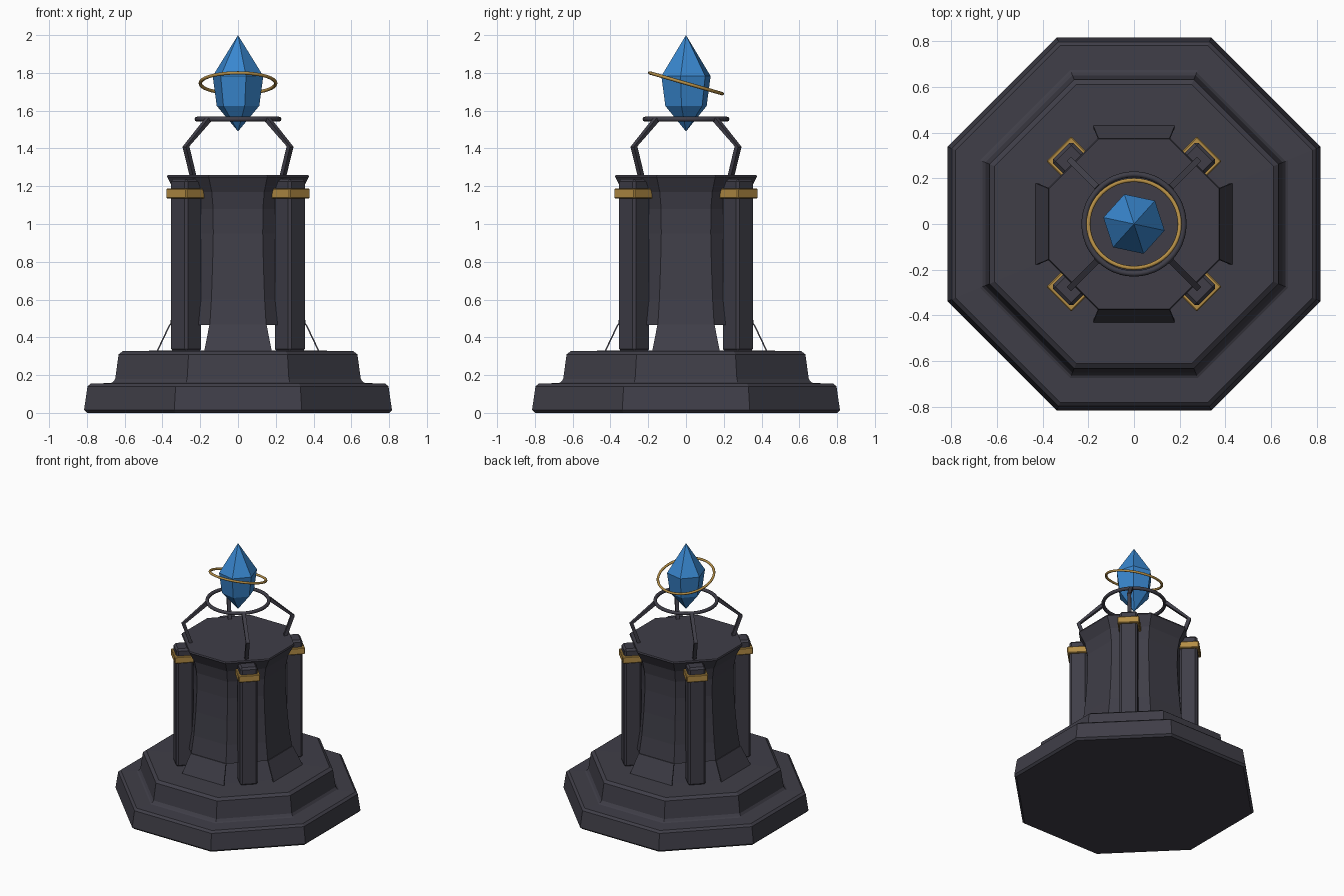
import bpy, bmesh, math
from mathutils import Vector, Matrix

cube = bpy.data.objects.get("Cube")
if cube:
    bpy.data.objects.remove(cube, do_unlink=True)


def material(name, rgb):
    m = bpy.data.materials.new(name)
    m.use_nodes = True
    m.diffuse_color = (*rgb, 1)
    m.node_tree.nodes["Principled BSDF"].inputs["Base Color"].default_value = (*rgb, 1)
    return m


STONE = material("dark_stone", (0.05, 0.048, 0.064))
GOLD = material("gold", (0.46, 0.27, 0.06))
CRYSTAL = material("blue_crystal", (0.04, 0.24, 0.62))


def finish(name, bm, mat):
    bmesh.ops.recalc_face_normals(bm, faces=bm.faces)
    mesh = bpy.data.meshes.new(name)
    bm.to_mesh(mesh)
    bm.free()
    mesh.materials.append(mat)
    ob = bpy.data.objects.new(name, mesh)
    bpy.context.collection.objects.link(ob)
    return ob


def lathe(name, profile, sides, turn, mat):
    """Stack polygon rings of (radius, height); a zero radius makes a tip."""
    bm = bmesh.new()
    rings = []
    for r, z in profile:
        n = sides if r else 1
        rings.append([bm.verts.new((r * math.cos(turn + math.tau * i / sides),
                                    r * math.sin(turn + math.tau * i / sides), z))
                      for i in range(n)])
    for a, b in zip(rings, rings[1:]):
        for i in range(sides):
            j = (i + 1) % sides
            quad = [a[i % len(a)], a[j % len(a)], b[j % len(b)], b[i % len(b)]]
            bm.faces.new(list(dict.fromkeys(quad)))
    for ring in (rings[0], rings[-1]):
        if len(ring) > 1:
            bm.faces.new(ring)
    return finish(name, bm, mat)


def octagon(name, profile):
    """Octagon lathe measured to the flat sides."""
    k = 1 / math.cos(math.pi / 8)
    return lathe(name, [(r * k, z) for r, z in profile], 8, math.pi / 8, STONE)


def block(name, half, z0, z1, radius, angle, bevel, mat):
    """Bevelled square post standing at a polar position."""
    bm = bmesh.new()
    place = (Matrix.Rotation(angle, 4, "Z")
             @ Matrix.Translation((radius, 0, (z0 + z1) / 2))
             @ Matrix.Diagonal((half * 2, half * 2, z1 - z0, 1)))
    bmesh.ops.create_cube(bm, size=1, matrix=place)
    bmesh.ops.bevel(bm, geom=bm.edges[:], offset=bevel, segments=1, affect="EDGES")
    return finish(name, bm, mat)


def torus(name, major, minor, z, tilt, mat):
    bpy.ops.mesh.primitive_torus_add(major_segments=48, minor_segments=8, major_radius=major,
                                     minor_radius=minor, location=(0, 0, z), rotation=(tilt, 0, 0))
    ob = bpy.context.object
    ob.name = name
    ob.data.materials.append(mat)
    bpy.ops.object.shade_smooth_by_angle(angle=math.radians(50))
    return ob


# Stepped octagonal base
octagon("base_step", [(0.8, 0), (0.815, 0.015), (0.797, 0.14), (0.78, 0.155), (0.6, 0.16)])
octagon("upper_step", [(0.68, 0.155), (0.662, 0.163), (0.65, 0.18), (0.632, 0.31),
                       (0.61, 0.327), (0.4, 0.33)])

# Flared column
octagon("column", [(0.36, 0.465), (0.34, 0.6), (0.325, 0.78), (0.316, 0.95), (0.318, 1.08),
                   (0.335, 1.17), (0.37, 1.24), (0.376, 1.25), (0.372, 1.26)])

# Sloping skirt panels under the four straight sides of the column
t = math.tan(math.pi / 8)
for i, side in enumerate(("left", "back", "right", "front")):
    bm = bmesh.new()
    turn = Matrix.Rotation(i * math.pi / 2, 3, "Z")
    loops = [[bm.verts.new(turn @ Vector((r - inset, s * r * t, z)))
              for r, z, s in ((0.43, 0.33, -1), (0.43, 0.33, 1), (0.365, 0.467, 1), (0.365, 0.467, -1))]
             for inset in (0, 0.008)]
    for loop in loops:
        bm.faces.new(loop)
    for a in range(4):
        b = (a + 1) % 4
        bm.faces.new((loops[0][a], loops[0][b], loops[1][b], loops[1][a]))
    finish(f"skirt_panel_{side}", bm, STONE)

# Corner pillars, gold bands and bent ring supports
corners = ("back_left", "back_right", "front_right", "front_left")
for i, corner in enumerate(corners):
    angle = math.pi / 4 + i * math.pi / 2
    block(f"pillar_{corner}", 0.063, 0.325, 1.238, 0.388, angle, 0.014, STONE)
    block(f"gold_band_{corner}", 0.077, 1.135, 1.187, 0.388, angle, 0.005, GOLD)

    path = [(0.335, 1.25), (0.39, 1.41), (0.222, 1.553)]
    bm = bmesh.new()
    w = 0.013
    spin = Matrix.Rotation(angle, 3, "Z")
    offsets = [Vector((1, 0, 0.1)), Vector((1, 0, -0.1)), Vector((0.7, 0, 0.7))]
    rings = []
    for (r, z), out in zip(path, offsets):
        c, out = Vector((r, 0, z)), out.normalized() * w
        wide = Vector((0, w, 0))
        rings.append([bm.verts.new(spin @ (c + p))
                      for p in (out + wide, out - wide, -out - wide, -out + wide)])
    for a, b in zip(rings, rings[1:]):
        for k in range(4):
            j = (k + 1) % 4
            bm.faces.new((a[k], a[j], b[j], b[k]))
    bm.faces.new(rings[0])
    bm.faces.new(rings[-1])
    finish(f"support_arm_{corner}", bm, STONE)

# Holding ring, floating crystal and tilted gold ring
torus("holding_ring", 0.217, 0.013, 1.555, 0, STONE)
lathe("crystal", [(0, 1.49), (0.115, 1.625), (0.137, 1.783), (0, 2.0)], 6,
      math.radians(-12), CRYSTAL)
torus("gold_ring", 0.2, 0.009, 1.745, math.radians(-16), GOLD)
